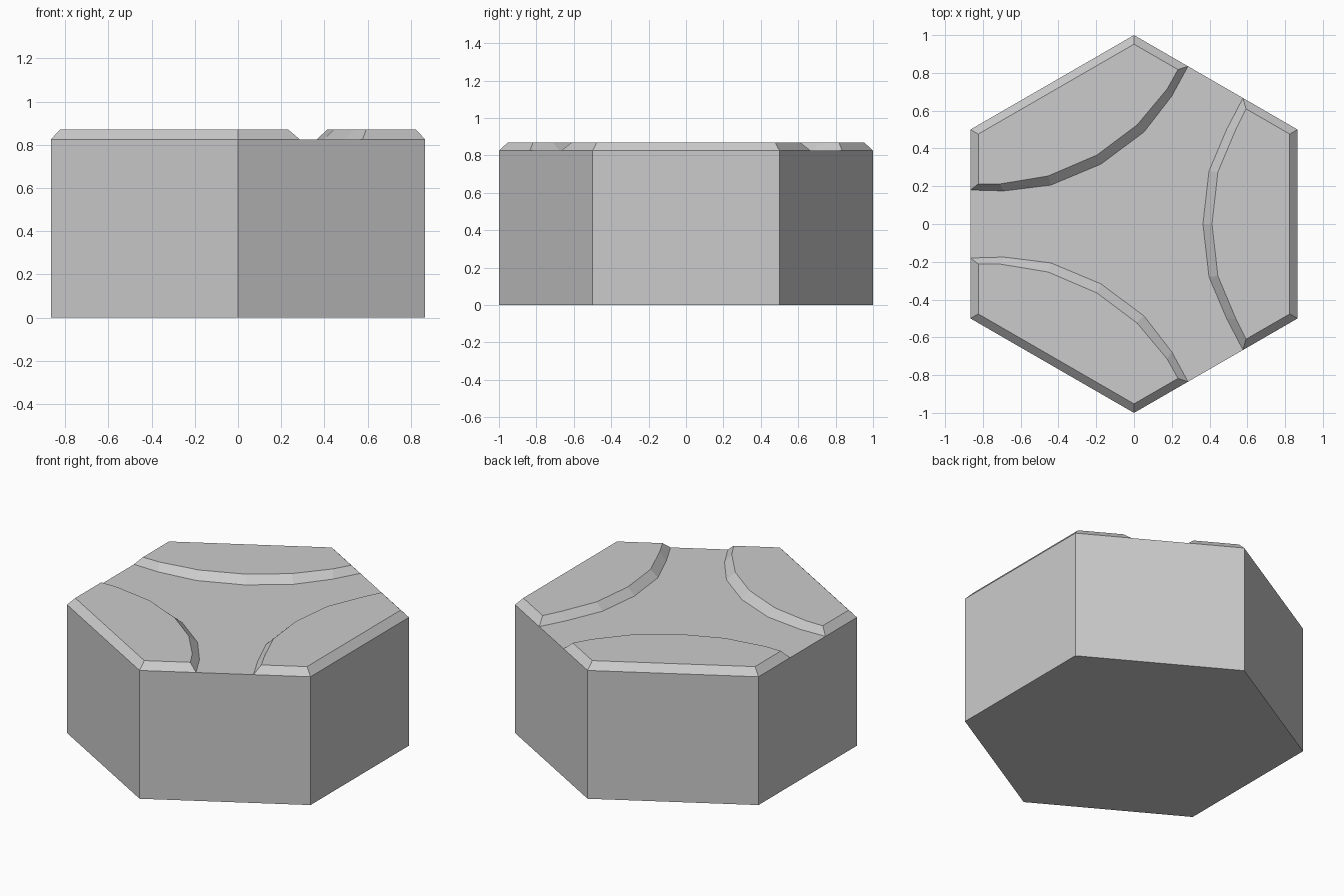
import bpy, bmesh, math

if "Cube" in bpy.data.objects:
    bpy.data.objects.remove(bpy.data.objects["Cube"])

FLOOR, TOP, INSET = 0.825, 0.87, 0.952
bm = bmesh.new()


def face(points):
    return bm.faces.new([bm.verts.new(p) for p in points])


def at(points, z):
    return [(x, y, z) for x, y in points]


def flip(points):
    return [(x, -y) for x, y in points]


def raised_island(foot, crest):
    """Plateau with a sloped bank joining two matching outlines."""
    low, high = at(foot, FLOOR), at(crest, TOP)
    face(high)
    for i in range(len(low)):
        j = (i + 1) % len(low)
        face([low[i], low[j], high[j], high[i]])


# hexagon corners, counter-clockwise from the front right
corners = [(math.cos(math.radians(a)), math.sin(math.radians(a))) for a in range(-30, 330, 60)]
inner = [(x * INSET, y * INSET) for x, y in corners]

# banks of the back-left island, from the back edge to the left edge
bend_foot = [(0.286, 1 - 0.286 / math.sqrt(3)), (0.2, 0.677), (0.053, 0.487), (-0.175, 0.317),
             (-0.44, 0.206), (-0.69, 0.175), (corners[3][0], 0.18)]
bend_crest = [(0.233, 0.952 - 0.233 / math.sqrt(3)), (0.175, 0.714), (0.016, 0.524), (-0.196, 0.365),
              (-0.455, 0.254), (-0.71, 0.212), (inner[3][0], 0.212)]
# banks of the right island, from the back to its middle, then mirrored
right_foot = [(0.577, 1 - 0.577 / math.sqrt(3)), (0.49, 0.5), (0.397, 0.28), (0.365, 0)]
right_crest = [(0.593, 0.952 - 0.593 / math.sqrt(3)), (0.54, 0.503), (0.444, 0.275), (0.413, 0)]
right_foot += flip(right_foot[-2::-1])
right_crest += flip(right_crest[-2::-1])

# three raised islands
foot = [corners[3], corners[2]] + bend_foot
crest = [inner[3], inner[2]] + bend_crest
raised_island(foot, crest)
raised_island(flip(foot), flip(crest))
raised_island([corners[0], corners[1]] + right_foot, [inner[0], inner[1]] + right_crest)

# sunken three-way channel floor
front_bend = flip(bend_foot)
face(at(bend_foot + front_bend[::-1] + right_foot[::-1], FLOOR))

# side walls, with rim points where the channel meets the edge
openings = {1: [right_foot[0], bend_foot[0]],
            3: [bend_foot[-1], front_bend[-1]],
            5: [front_bend[0], right_foot[-1]]}
for i in range(6):
    a, b = corners[i], corners[(i + 1) % 6]
    rim = [a] + openings.get(i, []) + [b]
    face(at([a, b], 0) + at(rim[::-1], FLOOR))

# underside
face(at(corners, 0))

bmesh.ops.remove_doubles(bm, verts=bm.verts, dist=0.0005)
bmesh.ops.recalc_face_normals(bm, faces=bm.faces)
mesh = bpy.data.meshes.new("hex_tile")
bm.to_mesh(mesh)
bm.free()
tile = bpy.data.objects.new("hex_tile", mesh)
bpy.context.collection.objects.link(tile)
